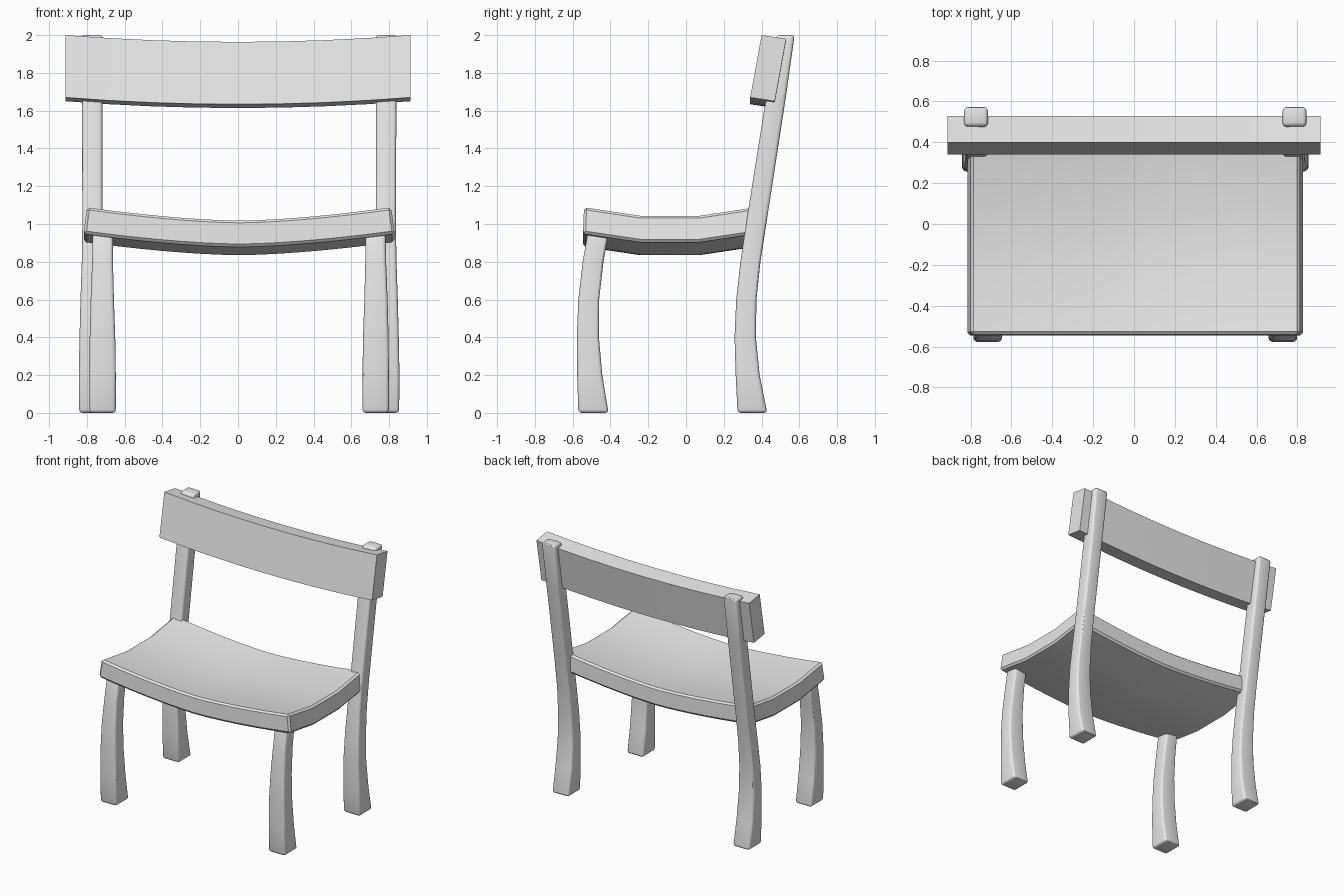
import bpy, bmesh, math

if "Cube" in bpy.data.objects:
    bpy.data.objects.remove(bpy.data.objects["Cube"])

grey = bpy.data.materials.new("plain_grey")
grey.diffuse_color = (0.8, 0.8, 0.8, 1)
grey.use_nodes = True
grey.node_tree.nodes["Principled BSDF"].inputs["Base Color"].default_value = grey.diffuse_color

CX = 0.006  # the legs and seat sit slightly off centre


def loft(name, sections, bevel=0.0, segments=1):
    """Skin through sections; each is an (upper points, lower points) pair."""
    bm = bmesh.new()
    rings = []
    for upper, lower in sections:
        rings.append([bm.verts.new(p) for p in upper + lower[::-1]])
    n = len(rings[0])
    for a, b in zip(rings, rings[1:]):
        for i in range(n):
            j = (i + 1) % n
            bm.faces.new((a[i], a[j], b[j], b[i]))
    for ring in (rings[0], rings[-1]):
        for i in range(n // 2 - 1):
            bm.faces.new((ring[i], ring[i + 1], ring[n - 2 - i], ring[n - 1 - i]))
    bmesh.ops.recalc_face_normals(bm, faces=bm.faces)
    if bevel:
        edges = [e for e in bm.edges if e.calc_face_angle(0) > 0.7]
        bmesh.ops.bevel(bm, geom=edges, offset=bevel, segments=segments,
                        profile=0.5, affect='EDGES', clamp_overlap=True)
    mesh = bpy.data.meshes.new(name)
    bm.to_mesh(mesh)
    bm.free()
    mesh.materials.append(grey)
    obj = bpy.data.objects.new(name, mesh)
    bpy.context.collection.objects.link(obj)
    bpy.ops.object.select_all(action='DESELECT')
    obj.select_set(True)
    bpy.context.view_layer.objects.active = obj
    bpy.ops.object.shade_smooth_by_angle(angle=math.radians(30))
    return obj


def leg(name, side, profile):
    """Profile rows: height, front y, back y, inner x, outer x."""
    sections = []
    for z, y0, y1, xi, xo in profile:
        a, b = CX + side * xi, CX + side * xo
        sections.append(([(a, y0, z), (b, y0, z)], [(a, y1, z), (b, y1, z)]))
    loft(name, sections, 0.018, 3)


# Seat: dished across its width, with raised front and back edges
N = 16
seat = []
for k in range(N + 1):
    t = 2 * k / N - 1
    rise = 0.07 * abs(t) ** 1.6
    upper, lower = [], []
    for y, lift in ((-0.54, 0.045), (-0.24, 0), (0.07, 0), (0.37, 0.045)):
        z = 0.975 + rise + lift
        upper.append((CX + 0.805 * t, y, z))
        lower.append((CX + 0.824 * t, y * 1.01, z - 0.14))
    seat.append((upper, lower))
loft("seat", seat, 0.014)

# Backrest board: leaning back, sagging in the middle
board = []
for k in range(9):
    t = k / 4 - 1
    x, drop = 0.913 * t, 0.036 * (1 - t * t)
    board.append(([(x, 0.40, 2.0 - drop), (x, 0.53, 1.98 - drop)],
                  [(x, 0.34, 1.67 - drop), (x, 0.47, 1.65 - drop)]))
loft("backrest", board)

# Curved legs; the back pair continue upwards as backrest posts
front_leg = [
    (0.00, -0.570, -0.410, 0.653, 0.793),
    (0.20, -0.576, -0.443, 0.653, 0.793),
    (0.40, -0.578, -0.461, 0.656, 0.791),
    (0.60, -0.570, -0.460, 0.663, 0.786),
    (0.80, -0.547, -0.437, 0.668, 0.778),
    (1.00, -0.512, -0.402, 0.668, 0.774),
]
back_leg = [
    (0.00, 0.273, 0.430, 0.705, 0.847),
    (0.20, 0.263, 0.390, 0.705, 0.849),
    (0.40, 0.257, 0.370, 0.710, 0.845),
    (0.60, 0.266, 0.373, 0.717, 0.840),
    (0.80, 0.288, 0.394, 0.722, 0.833),
    (1.00, 0.318, 0.425, 0.724, 0.830),
    (1.33, 0.370, 0.476, 0.724, 0.831),
    (1.66, 0.423, 0.527, 0.724, 0.833),
    (2.00, 0.480, 0.575, 0.722, 0.838),
]
for label, side in (("left", -1), ("right", 1)):
    leg("front_leg_" + label, side, front_leg)
    leg("back_leg_" + label, side, back_leg)
